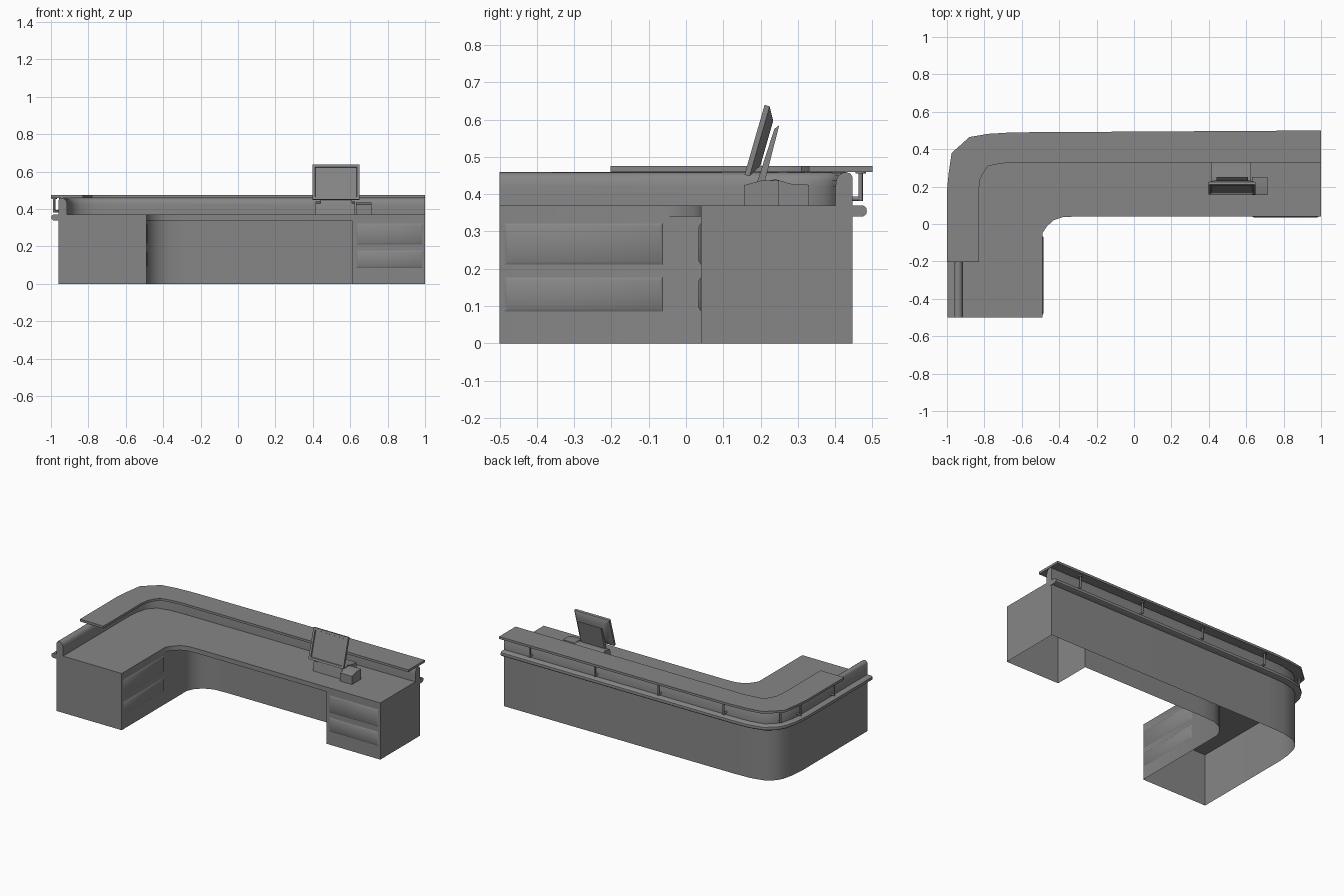
import bpy, bmesh, math
from mathutils import Vector, Matrix

cube = bpy.data.objects.get("Cube")
if cube:
    bpy.data.objects.remove(cube, do_unlink=True)

grey = bpy.data.materials.new("neutral grey")
grey.use_nodes = True
grey.diffuse_color = (0.24, 0.24, 0.24, 1)
grey.node_tree.nodes["Principled BSDF"].inputs["Base Color"].default_value = (0.24, 0.24, 0.24, 1)


def finish(name, bm, smooth=True):
    bmesh.ops.recalc_face_normals(bm, faces=bm.faces)
    mesh = bpy.data.meshes.new(name)
    bm.to_mesh(mesh)
    bm.free()
    mesh.materials.append(grey)
    ob = bpy.data.objects.new(name, mesh)
    bpy.context.collection.objects.link(ob)
    if smooth:
        bpy.ops.object.select_all(action='DESELECT')
        ob.select_set(True)
        bpy.context.view_layer.objects.active = ob
        bpy.ops.object.shade_smooth_by_angle(angle=math.radians(40))
    return ob


def loft(name, rings, closed_ring=True, caps=True):
    """Skin a list of equal-length point rings."""
    bm = bmesh.new()
    rows = [[bm.verts.new(p) for p in ring] for ring in rings]
    n = len(rows[0])
    for a, b in zip(rows, rows[1:]):
        for i in range(n if closed_ring else n - 1):
            j = (i + 1) % n
            bm.faces.new((a[i], a[j], b[j], b[i]))
    if caps:
        bm.faces.new(rows[0])
        bm.faces.new(rows[-1])
    return finish(name, bm)


def prism(name, outline, z0, z1, caps=True):
    return loft(name, [[(x, y, z) for x, y in outline] for z in (z0, z1)], caps=caps)


def side_prism(name, profile, x0, x1):
    return loft(name, [[(x, y, z) for y, z in profile] for x in (x0, x1)])


def offset(path, d):
    """Shift an open path outwards with mitred corners."""
    pts = [Vector(p) for p in path]
    out = []
    for i, p in enumerate(pts):
        dirs = []
        if i > 0:
            dirs.append((p - pts[i - 1]).normalized())
        if i < len(pts) - 1:
            dirs.append((pts[i + 1] - p).normalized())
        norms = [Vector((v.y, -v.x)) for v in dirs]
        m = sum(norms, Vector((0, 0))).normalized()
        out.append(p + m * d / m.dot(norms[0]))
    return out


def sweep(name, path, profile):
    cols = [[(p.x, p.y, z) for p in offset(path, d)] for d, z in profile]
    return loft(name, [list(r) for r in zip(*cols)])


def box(name, lo, hi, bevel=0.0):
    bm = bmesh.new()
    bmesh.ops.create_cube(bm, size=1)
    for v in bm.verts:
        v.co = [l + (h - l) * (c + 0.5) for l, h, c in zip(lo, hi, v.co)]
    if bevel:
        bmesh.ops.bevel(bm, geom=bm.edges[:], offset=bevel, segments=2, affect='EDGES', profile=0.5)
    return finish(name, bm)


# Outer face of the desk, from the long end round the corner to the short end
back_path = [(1, .447), (-.65, .44), (-.77, .435), (-.86, .415), (-.91, .375),
             (-.935, .335), (-.953, .26), (-.96, .18), (-.96, -.5)]

# Carcass: open-bottomed shell with a knee recess and two pedestals
recess = [(-.49, -.5), (-.49, .17), (-.47, .215), (-.43, .255), (-.37, .28),
          (-.28, .285), (.61, .285), (.61, .04), (1, .04)]
prism("carcass", back_path + recess, 0, .34, caps=False)

# Worktop with a curved inside corner
front_edge = [(-.49, -.5), (-.49, -.05), (-.465, -.012), (-.43, .02), (-.38, .037), (-.3, .04), (1, .04)]
prism("worktop", back_path + front_edge, .34, .37)

# Rounded ledge moulding and upstand wall around the outside
sweep("ledge_moulding", back_path,
      [(-.03, .34), (.028, .34), (.036, .346), (.038, .355), (.036, .364), (.028, .37), (-.03, .37)])
sweep("upstand_wall", back_path,
      [(0, .365), (0, .446), (-.006, .455), (-.016, .459), (-.028, .457),
       (-.038, .45), (-.044, .438), (-.046, .42), (-.046, .365)])

# Raised customer counter
counter_out = [(1, .5), (-.65, .49), (-.78, .482), (-.88, .465), (-.93, .42),
               (-.975, .38), (-.99, .28), (-1, .18), (-1, -.203)]
counter_in = [(-.83, -.203), (-.83, .18), (-.822, .24), (-.805, .275), (-.78, .31), (-.72, .322), (-.65, .33), (1, .33)]
prism("raised_counter", counter_out + counter_in, .46, .475)


# Counter brackets: a post with a foot reaching back to the wall
def rod(name, a, b, r):
    a, b = Vector(a), Vector(b)
    bm = bmesh.new()
    rot = (b - a).to_track_quat('Z', 'Y').to_matrix().to_4x4()
    bmesh.ops.create_cone(bm, cap_ends=True, segments=10, radius1=r, radius2=r,
                          depth=(b - a).length, matrix=Matrix.Translation((a + b) / 2) @ rot)
    finish(name, bm)


anchors = [(x, .444, 0, 1) for x in (.8, .33, -.13, -.6)]
anchors += [(-.925, .355, -.75, .66), (-.957, .22, -1, 0), (-.96, -.12, -1, 0)]
for i, (x, y, nx, ny) in enumerate(anchors):
    px, py = x + nx * .024, y + ny * .024
    rod(f"bracket_post_{i}", (px, py, .382), (px, py, .462), .006)
    rod(f"bracket_foot_{i}", (x - nx * .01, y - ny * .01, .388), (px, py, .388), .006)
    rod(f"bracket_plate_{i}", (px, py, .455), (px, py, .461), .014)


# Drawer fronts: raised panels with chamfered borders
def drawer(name, origin, along, out, length, z0, z1):
    o, u, n = Vector(origin), Vector(along), Vector(out)

    def ring(inset, depth):
        return [o + u * s + n * depth + Vector((0, 0, z)) for s, z in
                ((inset, z0 + inset), (length - inset, z0 + inset),
                 (length - inset, z1 - inset), (inset, z1 - inset))]
    loft(name, [ring(0, -.002), ring(.012, .006)])


for i, (z0, z1) in enumerate(((.083, .18), (.208, .325))):
    drawer(f"short_side_drawer_{i}", (-.49, -.49, 0), (0, 1, 0), (1, 0, 0), .43, z0, z1)
    drawer(f"long_side_drawer_{i}", (.63, .04, 0), (1, 0, 0), (0, -1, 0), .36, z0, z1)

# Till: base, side printer, sloping stand and tilted screen
side_prism("till_base", [(.18, .37), (.33, .37), (.33, .425), (.28, .428), (.24, .44), (.19, .43)], .415, .625)
side_prism("card_printer", [(.155, .37), (.25, .37), (.25, .436), (.2, .436), (.155, .424)], .63, .715)
side_prism("screen_stand", [(.19, .43), (.212, .436), (.25, .585), (.237, .575)], .44, .61)

tilt = Matrix.Translation((.524, .157, .452)) @ Matrix.Rotation(math.radians(-16), 4, 'X')
w, h = .126, .195


def screen_ring(inset, depth):
    return [tilt @ Vector((sx * (w - inset), depth, z)) for sx, z in
            ((-1, inset), (1, inset), (1, h - inset), (-1, h - inset))]


# Bezel with a recessed display and a tapered back
loft("screen", [screen_ring(.016, .007), screen_ring(.014, 0), screen_ring(0, 0),
                screen_ring(0, .014), screen_ring(.035, .034)])
